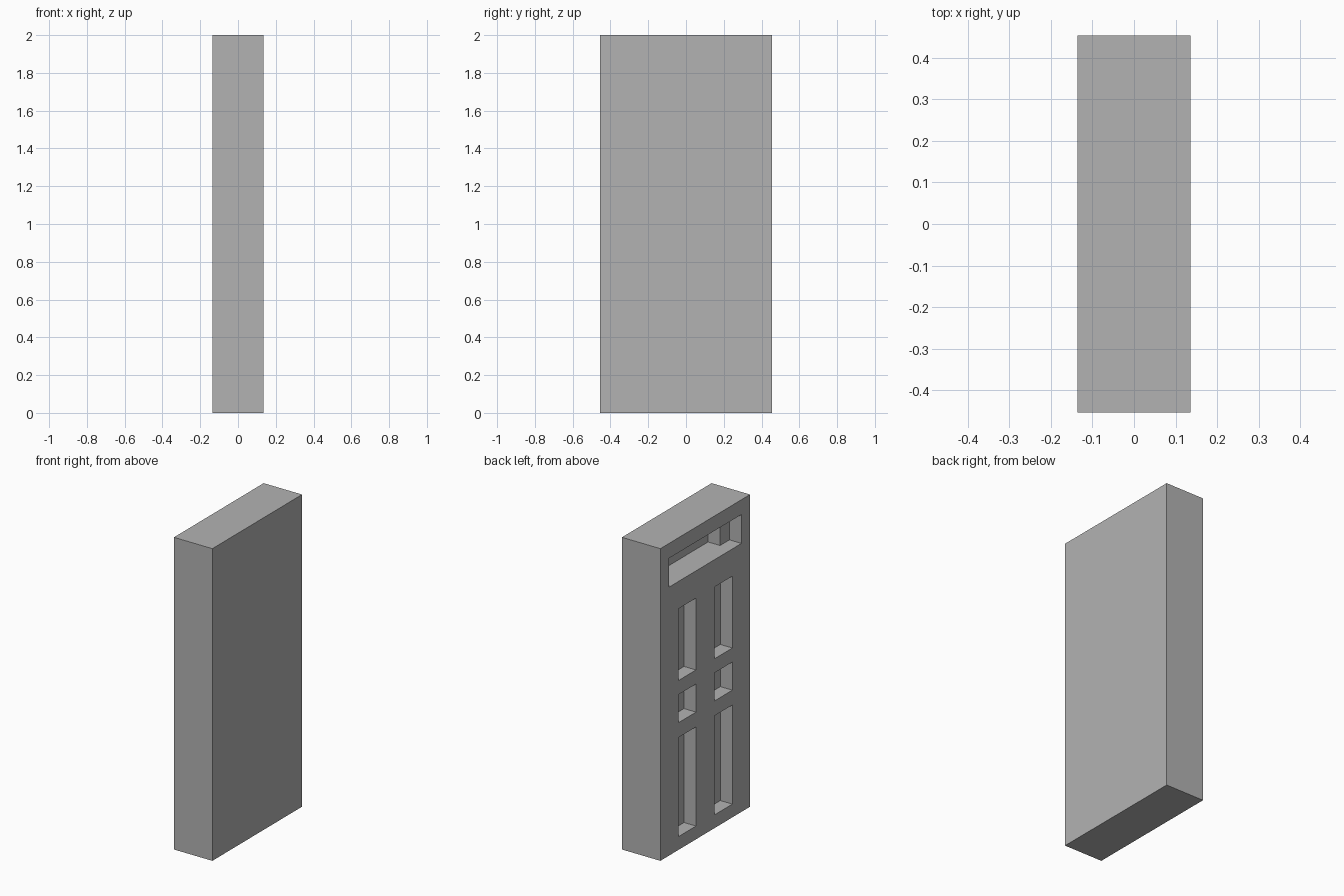
import bpy

if "Cube" in bpy.data.objects:
    bpy.data.objects.remove(bpy.data.objects["Cube"], do_unlink=True)

DEPTH, WIDTH, HEIGHT = 0.272, 0.908, 2.0
FACE = -DEPTH / 2          # panelled side of the door
RECESS = 0.085             # depth of the panels

grey = bpy.data.materials.new("plain grey")
grey.use_nodes = True
grey.diffuse_color = (0.45, 0.45, 0.45, 1)
grey.node_tree.nodes["Principled BSDF"].inputs["Base Color"].default_value = (0.45, 0.45, 0.45, 1)


def box(name, x, y, z):
    """Box spanning the given (min, max) ranges."""
    spans = (x, y, z)
    bpy.ops.mesh.primitive_cube_add(size=1, location=[sum(s) / 2 for s in spans])
    obj = bpy.context.object
    obj.name = name
    obj.scale = [s[1] - s[0] for s in spans]
    bpy.ops.object.transform_apply(location=True, rotation=False, scale=True)
    obj.data.materials.append(grey)
    return obj


def cut(target, y, z, depth):
    """Sink a rectangular recess into the panelled side."""
    cutter = box("recess_cutter", (FACE - 0.1, FACE + depth), y, z)
    cutter.hide_render = True
    mod = target.modifiers.new("recess", 'BOOLEAN')
    mod.operation, mod.solver, mod.object = 'DIFFERENCE', 'EXACT', cutter
    bpy.context.view_layer.objects.active = target
    bpy.ops.object.modifier_apply(modifier=mod.name)
    bpy.data.objects.remove(cutter, do_unlink=True)


# Door slab
door = box("door", (FACE, -FACE), (-WIDTH / 2, WIDTH / 2), (0, HEIGHT))

# Transom opening: shallow at the ends, deeper in the middle
for half_width, depth in ((0.367, RECESS), (0.272, 2 * RECESS)):
    cut(door, (-half_width, half_width), (1.72, 1.905), depth)

# Six panels in two columns
for z in ((0.085, 0.72), (0.815, 0.995), (1.085, 1.545)):
    for y in ((-0.275, -0.093), (0.093, 0.27)):
        cut(door, y, z, RECESS)
